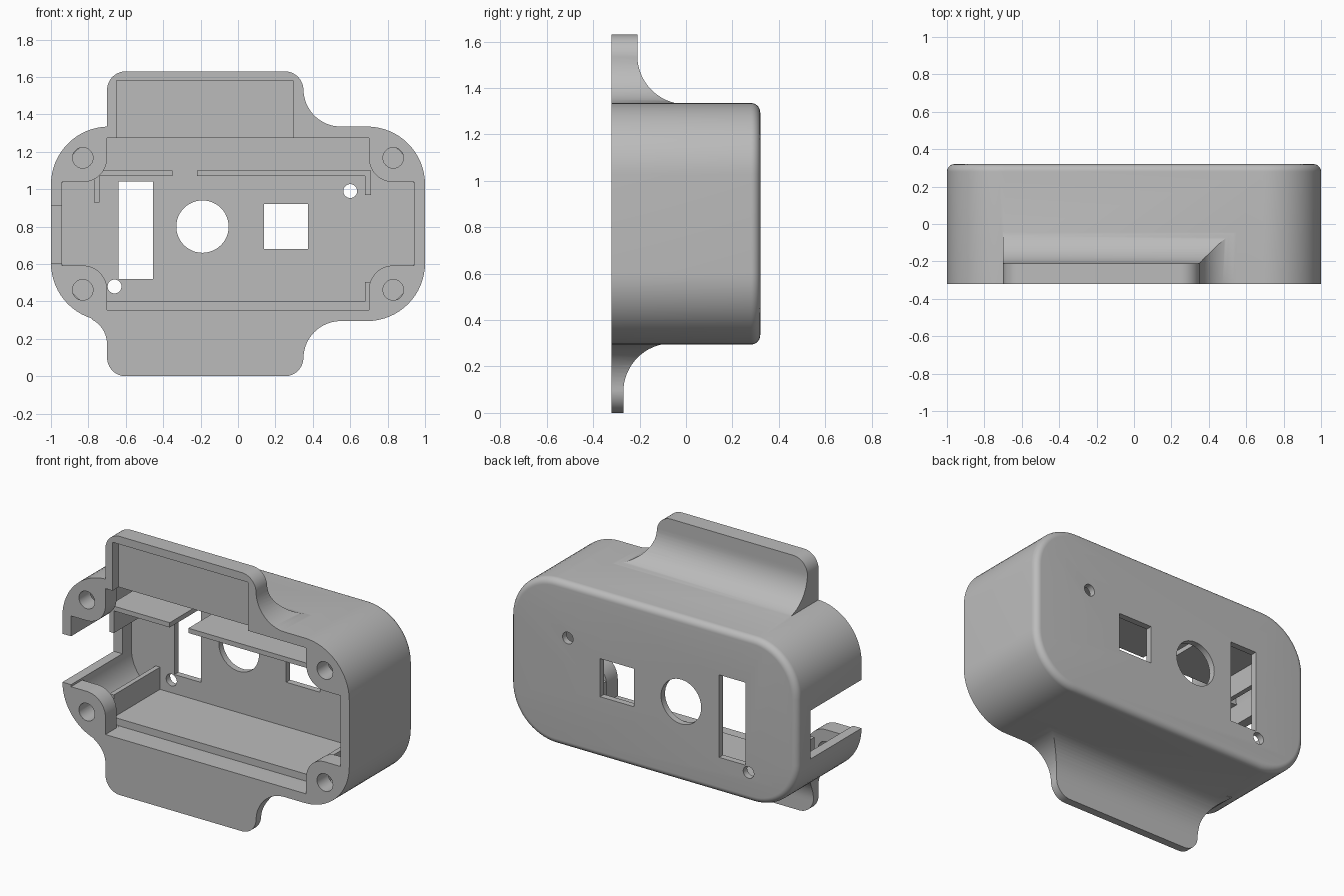
import bpy, bmesh
from math import sin, cos, pi, radians

cube = bpy.data.objects.get("Cube")
if cube:
    bpy.data.objects.remove(cube, do_unlink=True)

grey = bpy.data.materials.new("grey plastic")
grey.use_nodes = True
colour = (0.5, 0.5, 0.5, 1)
grey.diffuse_color = colour
grey.node_tree.nodes["Principled BSDF"].inputs["Base Color"].default_value = colour

FRONT, BACK = -0.32, 0.32
LOW, HIGH = 0.295, 1.335
MID = (LOW + HIGH) / 2


def arc(cx, cz, r, start, end, n=16):
    """Points on a circular arc, angles in degrees."""
    steps = [radians(start + (end - start) * i / n) for i in range(n + 1)]
    return [(cx + r * cos(a), cz + r * sin(a)) for a in steps]


def rounded_rect(x0, x1, z0, z1, r):
    return (arc(x1 - r, z1 - r, r, 0, 90) + arc(x0 + r, z1 - r, r, 90, 180)
            + arc(x0 + r, z0 + r, r, 180, 270) + arc(x1 - r, z0 + r, r, 270, 360))


def rect(x0, x1, z0, z1):
    return [(x0, z0), (x1, z0), (x1, z1), (x0, z1)]


def circle(x, z, r):
    return arc(x, z, r, 0, 352.5, 47)


def loft(name, rings):
    """Closed solid through rings of 3D points."""
    bm = bmesh.new()
    loops = [[bm.verts.new(p) for p in ring] for ring in rings]
    for a, b in zip(loops, loops[1:]):
        for i in range(len(a)):
            j = (i + 1) % len(a)
            bm.faces.new((a[i], a[j], b[j], b[i]))
    bm.faces.new(loops[0])
    bm.faces.new(loops[-1])
    bmesh.ops.remove_doubles(bm, verts=bm.verts, dist=1e-5)
    bmesh.ops.recalc_face_normals(bm, faces=bm.faces)
    mesh = bpy.data.meshes.new(name)
    bm.to_mesh(mesh)
    bm.free()
    mesh.materials.append(grey)
    obj = bpy.data.objects.new(name, mesh)
    bpy.context.collection.objects.link(obj)
    return obj


def prism(name, outline, y0, y1):
    return loft(name, [[(x, y, z) for x, z in outline] for y in (y0, y1)])


def boolean(target, other, operation):
    """Apply a boolean and drop the helper."""
    mod = target.modifiers.new("cut", 'BOOLEAN')
    mod.operation = operation
    mod.solver = 'EXACT'
    mod.object = other
    bpy.context.view_layer.objects.active = target
    bpy.ops.object.modifier_apply(modifier=mod.name)
    bpy.data.objects.remove(other, do_unlink=True)


def smooth(obj):
    bpy.ops.object.select_all(action='DESELECT')
    obj.select_set(True)
    bpy.context.view_layer.objects.active = obj
    bpy.ops.object.shade_smooth_by_angle(angle=radians(25))


# Housing block with a rounded rear edge
edge = 0.04
sections = [(FRONT, 0)] + [(BACK - edge + edge * sin(a), edge * (1 - cos(a)))
                           for a in [i * pi / 16 for i in range(9)]]
housing = loft("housing", [
    [(x, y, z) for x, z in rounded_rect(-1 + d, 1 - d, LOW + d, HIGH - d, 0.31 - d)]
    for y, d in sections])


def flange(name, outline, profile):
    """Tab shaped by its front outline and by its side profile."""
    tab = prism(name, outline, FRONT, 0.2)
    side = loft("side_profile", [[(x, y, z) for y, z in profile] for x in (-1.2, 1.2)])
    boolean(tab, side, 'INTERSECT')
    boolean(housing, tab, 'UNION')


# Upper and lower flanges blend into the housing with concave fillets
top = 1.63
flange("upper_flange",
       [(-0.70, 1.2)] + arc(-0.60, top - 0.1, 0.1, 180, 90)
       + arc(0.25, top - 0.1, 0.1, 90, 0) + arc(0.55, 1.535, 0.2, 180, 270)
       + [(0.55, 1.2)],
       [(FRONT, 1.25), (FRONT, top + 0.1), (-0.21, top + 0.1)]
       + arc(0, 1.54, 0.21, 180, 269) + [(0, 1.25)])
flange("lower_flange",
       [(0.55, 0.4)] + arc(0.55, 0.095, 0.2, 90, 180) + arc(0.25, 0.1, 0.1, 0, -90)
       + arc(-0.60, 0.1, 0.1, 270, 180) + arc(-0.85, 0.17, 0.15, 0, 62)
       + [(-0.78, 0.4)],
       [(FRONT, 0.4), (FRONT, -0.1), (-0.27, -0.1)]
       + arc(-0.06, 0.09, 0.21, 180, 91) + [(-0.06, 0.4)])

# Hollow interior; the front layer leaves four screw bosses in the corners
LEDGE, FLOOR = -0.21, 0.28
BX, BZ, BR = 0.83, 0.353, 0.13
mouth = []
for sx, sz in ((1, 1), (-1, 1), (-1, -1), (1, -1)):
    corner = ([(0.94, BZ - BR)] + arc(BX, BZ, BR, 270, 180) + [(BX - BR, 0.46)])
    corner = [(sx * x, MID + sz * z) for x, z in corner]
    mouth += corner if sx * sz > 0 else corner[::-1]
cavity = prism("cavity_cutter", rounded_rect(-0.94, 0.94, LOW + 0.06, HIGH - 0.06, 0.25),
               LEDGE, FLOOR)
boolean(cavity, prism("mouth_cutter", mouth, FRONT - 0.1, LEDGE + 0.02), 'UNION')
boolean(housing, cavity, 'DIFFERENCE')

# Shallow pocket in the upper flange, cable opening in the end wall
boolean(housing, prism("pocket_cutter", rect(-0.65, 0.295, 1.2, 1.58), -0.4, -0.26), 'DIFFERENCE')
boolean(housing, prism("cable_cutter", rect(-1.1, -0.9, 0.605, 0.91), -0.4, 0.19), 'DIFFERENCE')

# Windows and small holes in the rear wall
for shape in (rect(-0.64, -0.455, 0.52, 1.04), rect(0.14, 0.375, 0.68, 0.92),
              circle(-0.19, 0.80, 0.14), circle(-0.66, 0.48, 0.037),
              circle(0.60, 0.99, 0.037)):
    boolean(housing, prism("window_cutter", shape, 0.2, 0.4), 'DIFFERENCE')

# Screw holes through the bosses
for sx in (-1, 1):
    for sz in (-1, 1):
        hole = prism("screw_cutter", circle(sx * BX, MID + sz * BZ, 0.055), -0.4, -0.15)
        boolean(housing, hole, 'DIFFERENCE')
smooth(housing)

# Inner shelves with upright end ribs that hold the circuit board
t = 0.03
ribs = {
    "upper_shelf_right": rect(-0.77, -0.35, 1.07, 1.10) [:3]
    + [(-0.77, 1.10), (-0.77, 0.93), (-0.77 + t, 0.93), (-0.77 + t, 1.07)],
    "upper_shelf_left": [(-0.22, 1.07), (0.68, 1.07), (0.68, 0.97), (0.71, 0.97),
                         (0.71, 1.10), (-0.22, 1.10)],
    "lower_shelf": [(-0.77, 0.35), (0.71, 0.35), (0.71, 0.505), (0.68, 0.505),
                    (0.68, 0.40), (-0.74, 0.40), (-0.74, 0.54), (-0.77, 0.54)],
}
ribs["upper_shelf_right"] = ribs["upper_shelf_right"][1:]
ribs["upper_shelf_right"] = [(-0.74, 1.07), (-0.35, 1.07), (-0.35, 1.10),
                             (-0.77, 1.10), (-0.77, 0.93), (-0.74, 0.93)]
for name, outline in ribs.items():
    prism(name, outline, -0.18, FLOOR + 0.005)
